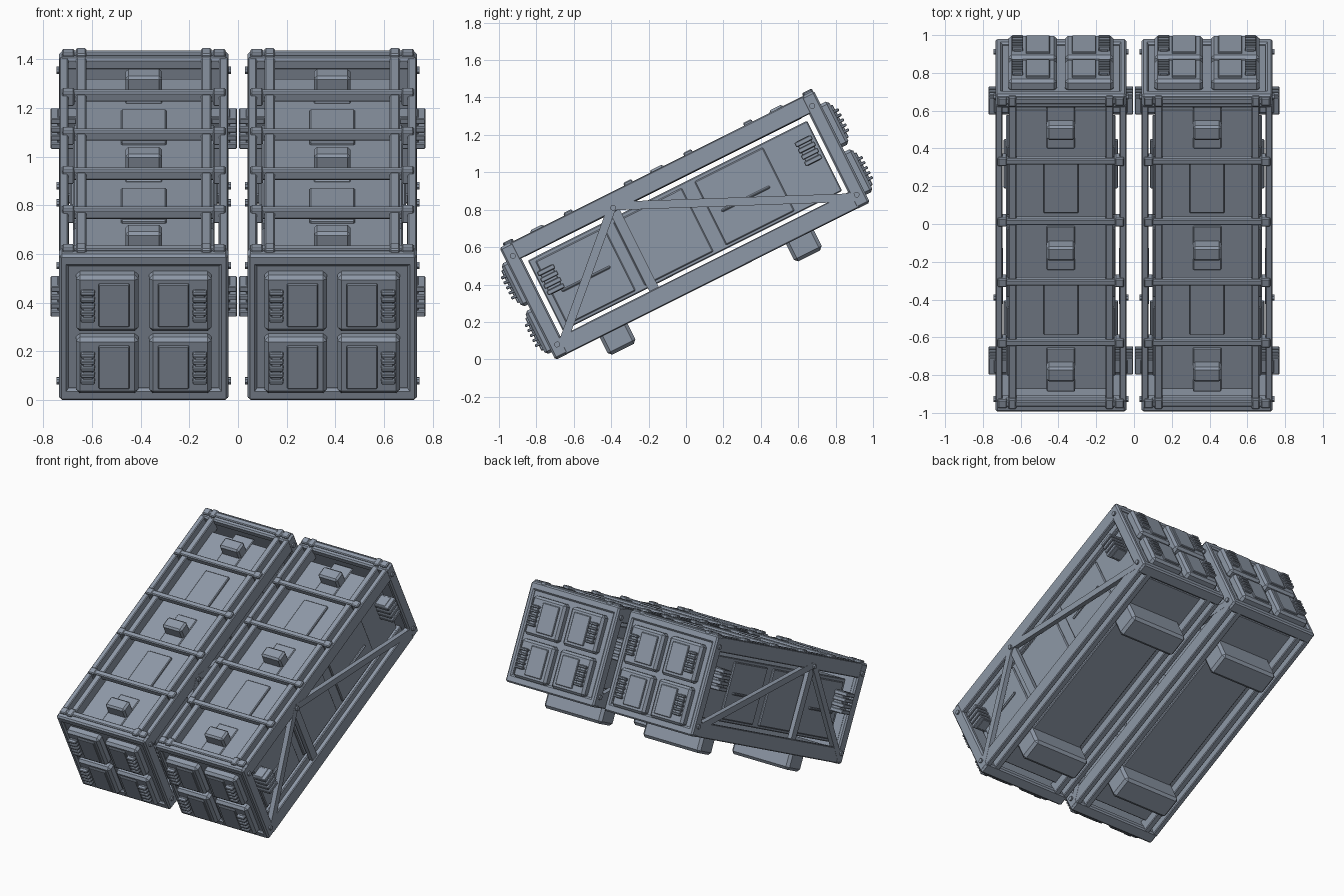
import bpy, bmesh, math
from mathutils import Matrix, Vector

cube = bpy.data.objects.get("Cube")
if cube:
    bpy.data.objects.remove(cube, do_unlink=True)

steel = bpy.data.materials.new("blue_grey_steel")
steel.use_nodes = True
STEEL = (0.27, 0.315, 0.385, 1)
steel.diffuse_color = STEEL
steel.node_tree.nodes["Principled BSDF"].inputs["Base Color"].default_value = STEEL

TILT = Matrix.Rotation(math.radians(26.6), 4, 'X')
SIDES = (-1, 1)


class Part:
    """Collects boxes and studs into one object in the tilted pod frame."""

    def __init__(self, name, bevel=0.0):
        self.name, self.bevel, self.bm = name, bevel, bmesh.new()

    def box(self, centre, size, turn=0.0):
        m = Matrix.Translation(centre) @ Matrix.Rotation(turn, 4, 'X') @ Matrix.Diagonal((*size, 1))
        bmesh.ops.create_cube(self.bm, size=1, matrix=m)

    def stud(self, centre, radius, depth):
        m = Matrix.Translation(centre) @ Matrix.Rotation(math.pi / 2, 4, 'Y')
        bmesh.ops.create_cone(self.bm, cap_ends=True, segments=8, radius1=radius,
                              radius2=radius, depth=depth, matrix=m)

    def finish(self, pod_x, label):
        mesh = bpy.data.meshes.new(self.name)
        self.bm.to_mesh(mesh)
        self.bm.free()
        mesh.materials.append(steel)
        ob = bpy.data.objects.new(f"{label}_{self.name}", mesh)
        bpy.context.collection.objects.link(ob)
        ob.matrix_world = Matrix.Translation((pod_x, -0.007, 0.717)) @ TILT
        if self.bevel:
            mod = ob.modifiers.new("edges", 'BEVEL')
            mod.width, mod.segments = self.bevel, 1


def inner_case():
    p = Part("inner_case", 0.006)
    p.box((0, 0, -0.003), (0.556, 1.67, 0.42))
    return p


def covers():
    # top lid with a raised centre strip, and a plain belly cover
    p = Part("covers", 0.005)
    p.box((0, -0.01, 0.248), (0.55, 1.66, 0.034))
    for y in (-0.36, 0.36):
        p.box((0, y, 0.27), (0.185, 0.3, 0.02))
    for y in (-0.72, 0, 0.72):
        p.box((0, y, 0.266), (0.15, 0.26, 0.012))
    p.box((0, 0, -0.255), (0.55, 1.66, 0.036))
    p.box((0, 0, -0.28), (0.4, 1.2, 0.03))
    return p


def side_panels():
    p = Part("side_panels", 0.006)
    for s in SIDES:
        for y in (-0.595, -0.13, 0.355):
            p.box((s * 0.278, y, -0.005), (0.024, 0.41, 0.38))
        for y in (-0.6, 0.355):
            p.box((s * 0.292, y, -0.02), (0.022, 0.29, 0.016))
    return p


def side_grips():
    # ribbed grips standing out of each side
    p = Part("side_grips", 0.004)
    for s in SIDES:
        for y in (-0.77, 0.77):
            p.box((s * 0.315, y, 0.06), (0.08, 0.08, 0.145))
            for i in range(4):
                p.box((s * 0.33, y, 0.003 + i * 0.038), (0.106, 0.1, 0.026))
    return p


def lid_handles():
    p = Part("lid_handles", 0.012)
    for y in (-0.715, 0, 0.715):
        p.box((0, y, 0.3), (0.15, 0.085, 0.09))
    return p


def long_rails():
    p = Part("long_rails", 0.005)
    for s in SIDES:
        for v in SIDES:
            p.box((s * 0.328, 0, v * 0.283), (0.036, 1.76, 0.1))
            p.box((s * 0.257, 0, v * 0.286), (0.042, 1.76, 0.096))
    return p


def cross_bars():
    p = Part("cross_bars", 0.006)
    for i in range(6):
        y = -0.885 + 0.358 * i
        p.box((0, y, 0.323), (0.63, 0.036, 0.044))
        for s in SIDES:
            p.box((s * 0.31, y, 0.317), (0.05, 0.05, 0.064))
            if i in (0, 5):
                p.box((s * 0.257, y, 0.325), (0.042, 0.06, 0.05))
    return p


def end_frames():
    p = Part("end_frames", 0.01)
    for s in SIDES:
        p.box((0, s * 0.895, 0), (0.66, 0.06, 0.63))
        for x in SIDES:
            p.box((x * 0.328, s * 0.9, 0), (0.038, 0.08, 0.665))
        for v in SIDES:
            p.box((0, s * 0.9, v * 0.308), (0.69, 0.08, 0.054))
    return p


def side_braces():
    p = Part("side_braces")
    top = Vector((0, -0.3, 0.265))
    for s in SIDES:
        p.box((s * 0.322, -0.3, 0), (0.03, 0.055, 0.55))
        for end in (Vector((0, 0.88, -0.275)), Vector((0, -0.88, -0.285))):
            d = end - top
            mid = (end + top) / 2
            p.box((s * 0.33, mid.y, mid.z), (0.034, d.length, 0.045), math.atan2(d.z, d.y))
    return p


def rivets():
    p = Part("rivets")
    spots = [(-0.3, 0.255)] + [(a * 0.895, b * 0.265) for a in SIDES for b in SIDES]
    for s in SIDES:
        for y, z in spots:
            p.stud((s * 0.348, y, z), 0.016, 0.02)
    return p


def doors():
    p = Part("doors", 0.016)
    for e in SIDES:
        for x in SIDES:
            for z in (-0.16, 0.125):
                p.box((x * 0.15, 0.005 + e * 0.945, z), (0.257, 0.07, 0.257))
    return p


def door_details():
    # raised plates with a stack of ribs on the outer side of each door
    p = Part("door_plates_and_ribs", 0.004)
    for e in SIDES:
        for x in SIDES:
            for z in (-0.16, 0.125):
                y = 0.005 + e * 0.982
                p.box((x * 0.122, y, z), (0.128, 0.018, 0.196))
                p.box((x * 0.23, y, z), (0.044, 0.02, 0.14))
                for i in range(5):
                    p.box((x * 0.23, y + e * 0.01, z - 0.06 + 0.03 * i), (0.06, 0.035, 0.016))
    return p


def feet():
    p = Part("feet", 0.018)
    for y in (-0.592, 0.522):
        p.box((0, y, -0.345), (0.45, 0.166, 0.2))
    return p


BUILDERS = (inner_case, covers, side_panels, side_grips, lid_handles, long_rails, cross_bars,
            end_frames, side_braces, rivets, doors, door_details, feet)
for label, pod_x in (("right_pod", -0.387), ("left_pod", 0.387)):
    for build in BUILDERS:
        build().finish(pod_x, label)
